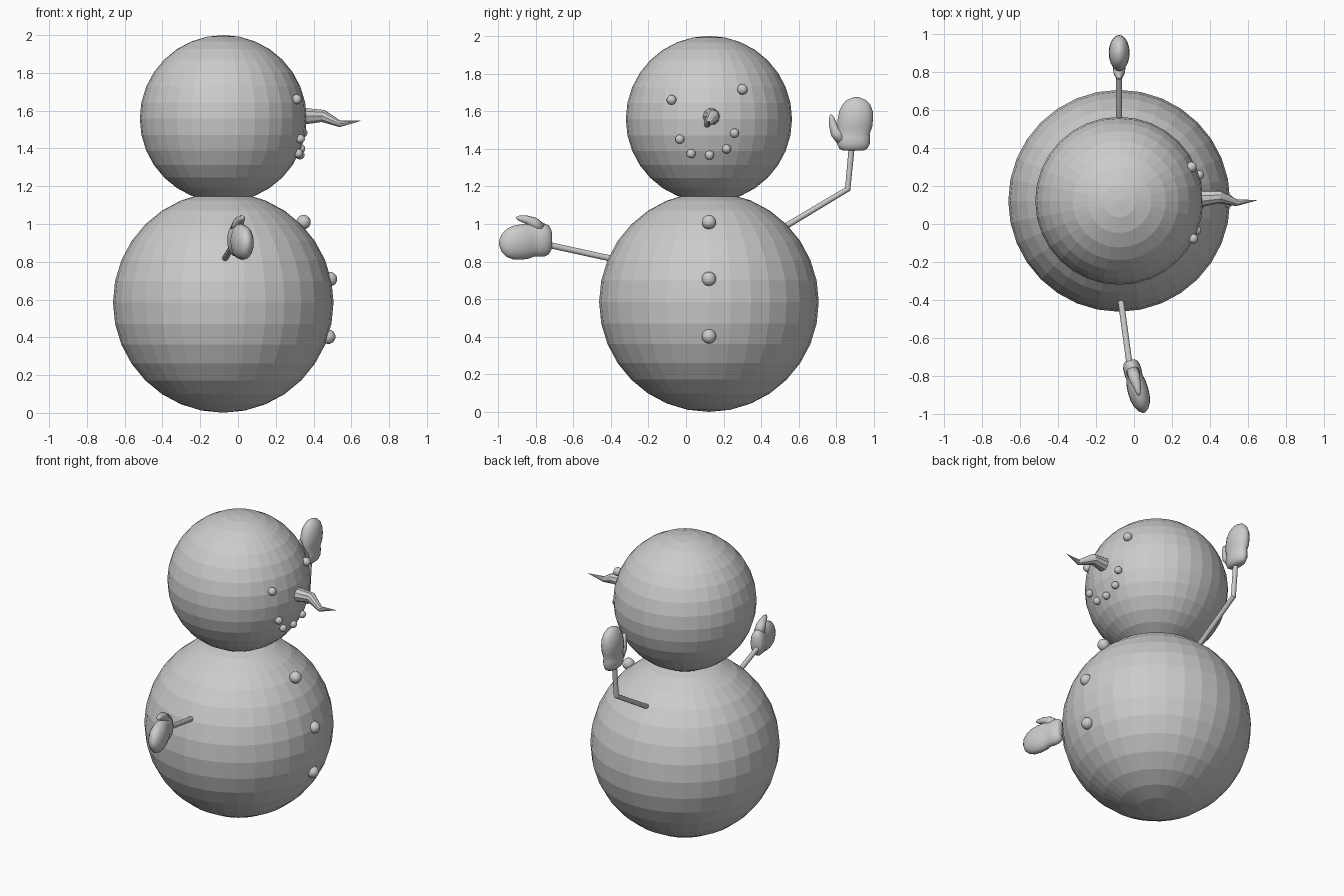
import bpy, bmesh, math
from mathutils import Vector, Matrix

if "Cube" in bpy.data.objects:
    bpy.data.objects.remove(bpy.data.objects["Cube"])

CX, CY = -0.078, 0.122
HEAD_Z, HEAD_R = 1.558, 0.442
BODY_Z, BODY_R = 0.585, 0.584


def finish(name, bm, smooth=False):
    bmesh.ops.recalc_face_normals(bm, faces=bm.faces)
    for f in bm.faces:
        f.smooth = smooth
    me = bpy.data.meshes.new(name)
    bm.to_mesh(me)
    bm.free()
    ob = bpy.data.objects.new(name, me)
    bpy.context.collection.objects.link(ob)
    return ob


def ball(name, loc, r, seg=32, rings=16):
    bm = bmesh.new()
    bmesh.ops.create_uvsphere(bm, u_segments=seg, v_segments=rings, radius=r)
    ob = finish(name, bm)
    ob.location = loc
    return ob


def loft(bm, rings, sides):
    """Skin a list of (centre, half-axis u, half-axis v) ellipses and cap both ends."""
    loops = []
    for c, u, v in rings:
        loops.append([bm.verts.new(c + u * math.cos(a) + v * math.sin(a))
                      for a in (2 * math.pi * i / sides for i in range(sides))])
    for a, b in zip(loops, loops[1:]):
        for i in range(sides):
            j = (i + 1) % sides
            bm.faces.new((a[i], a[j], b[j], b[i]))
    bm.faces.new(loops[0][::-1])
    bm.faces.new(loops[-1])


def tube(bm, points, radii, sides):
    pts = [Vector(p) for p in points]
    rings = []
    for i, (p, r) in enumerate(zip(pts, radii)):
        t = Vector()
        if i > 0:
            t += (p - pts[i - 1]).normalized()
        if i < len(pts) - 1:
            t += (pts[i + 1] - p).normalized()
        t.normalize()
        ref = Vector((1, 0, 0)) if abs(t.x) < 0.7 else Vector((0, 0, 1))
        u = t.cross(ref).normalized()
        rings.append((p, u * r, t.cross(u) * r))
    loft(bm, rings, sides)


def mitten(name, matrix):
    bm = bmesh.new()
    # palm: height, half width, half thickness, sideways lean
    profile = [(0, .055, .025, 0), (.012, .076, .038, 0), (.035, .087, .046, 0),
               (.07, .087, .047, .002), (.09, .084, .044, .003),
               (.125, .093, .052, .007), (.17, .094, .055, .011),
               (.21, .089, .052, .014), (.245, .074, .042, .016),
               (.27, .05, .027, .016), (.285, .012, .008, .016)]
    loft(bm, [(Vector((0, lean, z)), Vector((t, 0, 0)), Vector((0, w, 0)))
              for z, w, t, lean in profile], 20)
    # thumb
    tube(bm, [(0, -.06, .06), (0, -.092, .095), (0, -.108, .135), (0, -.116, .175), (0, -.119, .192)],
         [.034, .030, .022, .014, .004], 12)
    ob = finish(name, bm, True)
    ob.matrix_world = matrix


def stick(name, points):
    bm = bmesh.new()
    tube(bm, points, [.016] * len(points), 12)
    finish(name, bm)


# Snow balls
ball("body", (CX, CY, BODY_Z), BODY_R)
ball("head", (CX, CY, HEAD_Z), HEAD_R)

# Buttons down the +x side
for i, (x, z) in enumerate([(.347, 1.01), (.487, .708), (.478, .403)]):
    ball(f"button_{i + 1}", (x, CY, z), .038, 24, 12)


# Face stones seated on the head surface
def stone(name, y, z, r):
    x = CX + math.sqrt(HEAD_R ** 2 - (y - CY) ** 2 - (z - HEAD_Z) ** 2) + .008
    ball(name, (x, y, z), r, 24, 12)


stone("eye_right", -.077, 1.66, .026)
stone("eye_left", .30, 1.716, .028)
for i, (y, z) in enumerate([(-.033, 1.451), (.027, 1.374), (.125, 1.366), (.216, 1.399), (.258, 1.483)]):
    stone(f"mouth_{i + 1}", y, z, .024)

# Crooked nose
bm = bmesh.new()
tube(bm, [(.32, .132, 1.57), (.45, .143, 1.572), (.54, .112, 1.53), (.648, .125, 1.546)],
     [.05, .034, .018, .001], 10)
finish("nose", bm)

# Stick arms
stick("arm_left", [(CX, .50, .97), (CX, .86, 1.186), (CX, .882, 1.42)])
stick("arm_right", [(-.075, -.36, .808), (-.022, -.75, .893)])

# Mittens: the left one upright, the right one pointing outwards with thumb up
mitten("mitten_left", Matrix.Translation((CX, .89, 1.39)))
axis_z = Vector((.075, -.275, 0)).normalized()
axis_y = Vector((0, 0, -1))
axis_x = axis_y.cross(axis_z)
rot = Matrix((axis_x, axis_y, axis_z)).transposed().to_4x4()
mitten("mitten_right", Matrix.Translation((-.022, -.718, .915)) @ rot)
